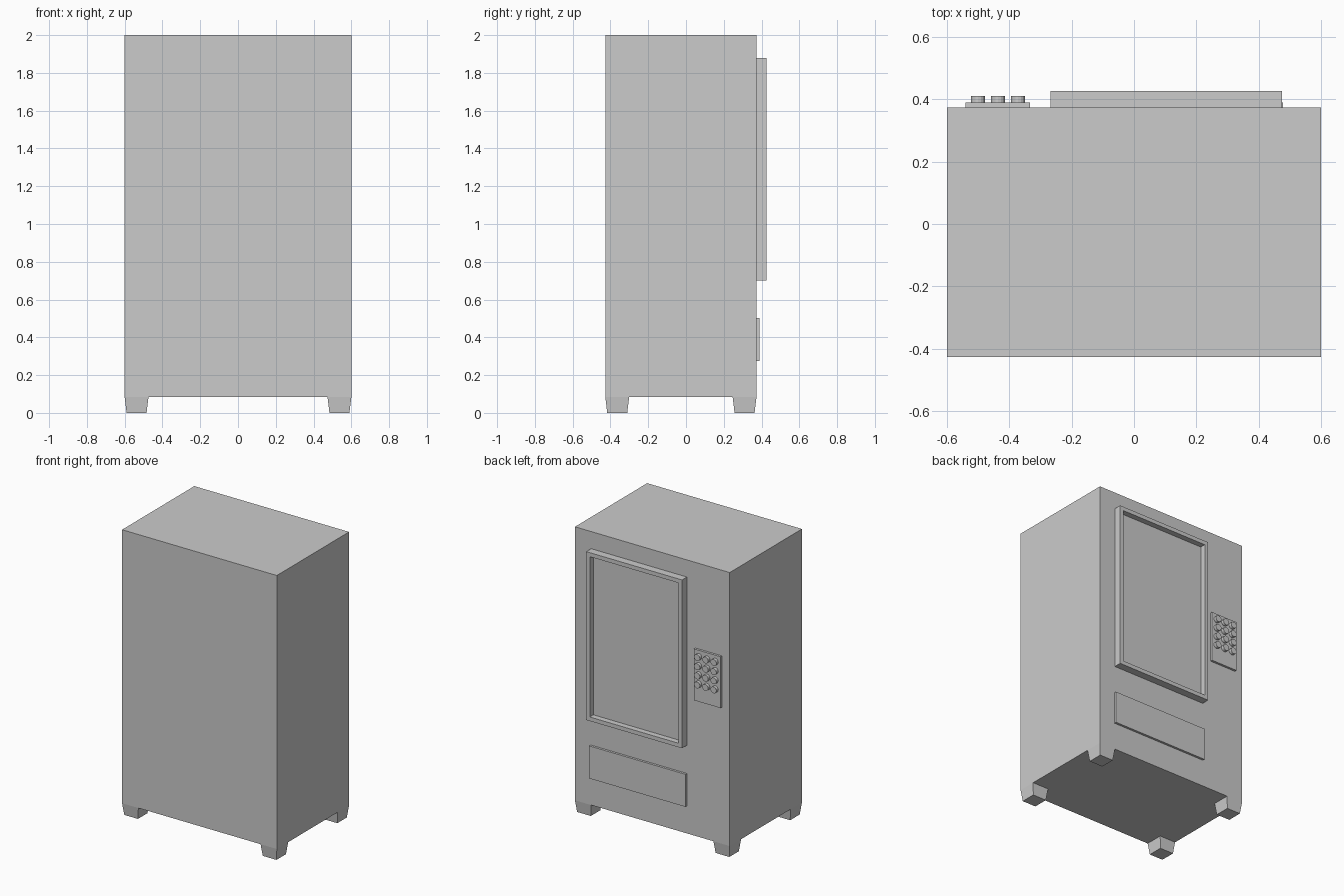
import bpy, bmesh, math
from mathutils import Matrix, Vector

if "Cube" in bpy.data.objects:
    bpy.data.objects.remove(bpy.data.objects["Cube"])

BACK, FACE = -0.427, 0.373      # body depth range; the display side is +y
BASE, TOP = 0.083, 2.0
FOOT = 0.126


def finish(bm, name):
    bmesh.ops.recalc_face_normals(bm, faces=bm.faces[:])
    mesh = bpy.data.meshes.new(name)
    bm.to_mesh(mesh)
    bm.free()
    obj = bpy.data.objects.new(name, mesh)
    bpy.context.collection.objects.link(obj)
    return obj


def box(x0, x1, y0, y1, z0, z1):
    bm = bmesh.new()
    size = Vector((x1 - x0, y1 - y0, z1 - z0, 1))
    mid = Vector((x0 + x1, y0 + y1, z0 + z1)) / 2
    bmesh.ops.create_cube(bm, size=1, matrix=Matrix.Translation(mid) @ Matrix.Diagonal(size))
    return bm


# Cabinet: cut the box near its corners, then pull tapered feet out of the underside
bm = box(-0.6, 0.6, BACK, FACE, BASE, TOP)
cuts = [((s * (0.6 - FOOT), 0, 0), (1, 0, 0)) for s in (-1, 1)]
cuts += [((0, y, 0), (0, 1, 0)) for y in (BACK + FOOT, FACE - FOOT)]
for co, no in cuts:
    bmesh.ops.bisect_plane(bm, geom=bm.verts[:] + bm.edges[:] + bm.faces[:], plane_co=co, plane_no=no)
corners = [f for f in bm.faces
           if f.calc_center_median().z < BASE + 0.001
           and abs(f.calc_center_median().x) > 0.5
           and not BACK + FOOT < f.calc_center_median().y < FACE - FOOT]
for face in bmesh.ops.extrude_discrete_faces(bm, faces=corners)["faces"]:
    mid = face.calc_center_median()
    for v in face.verts:
        v.co = mid + (v.co - mid) * 0.84
        v.co.z = 0
bmesh.ops.dissolve_limit(bm, angle_limit=0.01, verts=bm.verts[:], edges=bm.edges[:])
finish(bm, "cabinet")

# Display window: raised frame with a recessed pane
bm = box(-0.268, 0.475, FACE, 0.427, 0.70, 1.88)
front = max(bm.faces, key=lambda f: f.calc_center_median().y)
bmesh.ops.inset_region(bm, faces=[front], thickness=0.04)
pane = bmesh.ops.extrude_discrete_faces(bm, faces=[front])["faces"][0]
bmesh.ops.translate(bm, verts=pane.verts[:], vec=(0, -0.04, 0))
finish(bm, "display_window")

# Dispensing flap and keypad plate
finish(box(-0.268, 0.478, FACE, 0.389, 0.275, 0.503), "dispensing_flap")
finish(box(-0.54, -0.333, FACE, 0.389, 1.04, 1.40), "keypad_plate")

# Keypad buttons: three columns by four rows
bm = bmesh.new()
for col in range(3):
    for row in range(4):
        spot = Matrix.Translation((-0.5 + col * 0.064, 0.399, 1.356 - row * 0.064))
        bmesh.ops.create_cone(bm, cap_ends=True, segments=16, radius1=0.0228, radius2=0.0228,
                              depth=0.022, matrix=spot @ Matrix.Rotation(math.pi / 2, 4, 'X'))
finish(bm, "keypad_buttons")
